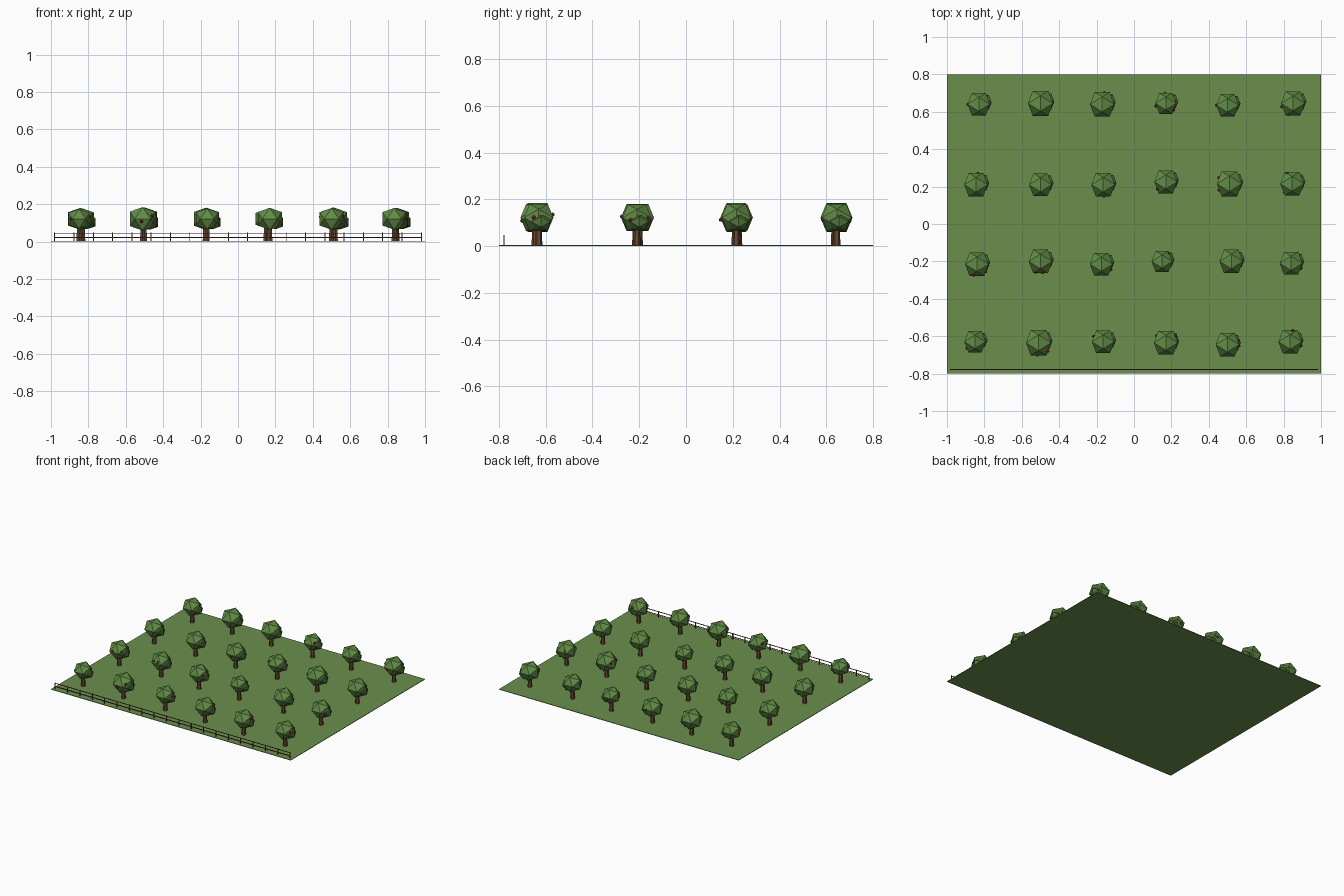
import bpy, math, random
from mathutils import Matrix, Vector

if "Cube" in bpy.data.objects:
    bpy.data.objects.remove(bpy.data.objects["Cube"])

random.seed(4)

def material(name, rgb):
    m = bpy.data.materials.new(name)
    lin = [(c / 255 / 12.92) if c < 11 else ((c / 255 + 0.055) / 1.055) ** 2.4 for c in rgb]
    m.diffuse_color = (*lin, 1)
    m.use_nodes = True
    m.node_tree.nodes["Principled BSDF"].inputs["Base Color"].default_value = m.diffuse_color
    return m

GRASS = material("grass_green", (107, 143, 77))
LEAF = material("leaf_green", (97, 140, 70))
LEAF_DARK = material("dark_leaf_green", (80, 118, 57))
BARK = material("bark_brown", (104, 72, 50))
FRUIT = material("fruit_red", (165, 30, 35))
WOOD = material("fence_brown", (92, 66, 48))

def finish(name, mat):
    o = bpy.context.object
    o.name = name
    o.data.materials.append(mat)
    return o

def box(name, loc, size, mat):
    bpy.ops.mesh.primitive_cube_add(size=1, location=loc)
    o = finish(name, mat)
    o.data.transform(Matrix.Diagonal((*size, 1)))
    return o

# Icosahedron with an edge on top, shared by all leaf clumps
T = (1 + math.sqrt(5)) / 2
ICO = [Vector(v) / T for a in (-1, 1) for b in (-T, T)
       for v in ((0, a, b), (a, b, 0), (b, 0, a))]
EDGE = 2 / T
FACES = []
for i in range(12):
    for j in range(i + 1, 12):
        for k in range(j + 1, 12):
            a, b, c = ICO[i], ICO[j], ICO[k]
            if all(abs(d.length - EDGE) < 0.01 for d in (a - b, b - c, c - a)):
                out = (b - a).cross(c - a).dot(a) > 0
                FACES.append((i, j, k) if out else (i, k, j))

def clump(name, loc, r, squash, mat):
    me = bpy.data.meshes.new(name)
    me.from_pydata([(v.x * r, v.y * r, v.z * r * squash) for v in ICO], [], FACES)
    me.materials.append(mat)
    o = bpy.data.objects.new(name, me)
    o.location = loc
    bpy.context.collection.objects.link(o)

def tree(x, y, r, fruit_angles):
    # Tapered trunk
    bpy.ops.mesh.primitive_cone_add(vertices=6, radius1=0.016, radius2=0.012,
                                    depth=0.09, location=(x, y, 0.046))
    finish("trunk", BARK)
    # Main crown and a lower side clump
    clump("crown", (x, y, 0.122), r, 0.92, LEAF)
    clump("side_clump", (x + 0.03, y + 0.01, 0.104), r * 0.65, 0.9, LEAF_DARK)
    # Fruit around the crown
    for ang in fruit_angles:
        a = math.radians(ang)
        bpy.ops.mesh.primitive_ico_sphere_add(
            subdivisions=2, radius=0.0085,
            location=(x + r * 0.97 * math.cos(a), y + r * 0.97 * math.sin(a),
                      random.uniform(0.105, 0.14)))
        finish("fruit", FRUIT)

# Ground slab
box("ground", (0, 0, 0.002), (2, 1.6, 0.004), GRASS)

# Orchard rows: x, y, crown radius, fruit directions in degrees
ROWS = [
    [(-.83, .64, .06, [180]), (-.50, .645, .067, [37]), (-.17, .64, .065, [80, 45]),
     (.17, .645, .056, [95, 195, 320]), (.50, .635, .06, [180]), (.85, .645, .064, [197, 252])],
    [(-.845, .21, .063, [80, 10]), (-.50, .21, .061, [115]), (-.165, .21, .063, [60, 275]),
     (.17, .225, .061, [220]), (.51, .215, .067, [150, 210]), (.845, .215, .063, [115, 35, 230])],
    [(-.84, -.215, .063, [255, 320]), (-.50, -.20, .063, [247, 280]),
     (-.175, -.215, .061, [55, 330]), (.15, -.20, .056, [50]), (.52, -.20, .063, []),
     (.84, -.21, .061, [50, 333])],
    [(-.85, -.63, .057, [218]), (-.51, -.635, .068, [265, 318]), (-.165, -.63, .06, [150, 0]),
     (.17, -.635, .064, [143, 33]), (.50, -.645, .063, [20, 355]), (.835, -.63, .063, [78, 340])],
]
for row in ROWS:
    for spec in row:
        tree(*spec)

# Front fence: posts and two rails
for i in range(20):
    box("fence_post", (-0.98 + i * 1.96 / 19, -0.778, 0.025), (0.005, 0.005, 0.046), WOOD)
for z in (0.022, 0.045):
    box("fence_rail", (0, -0.778, z), (1.96, 0.004, 0.004), WOOD)
